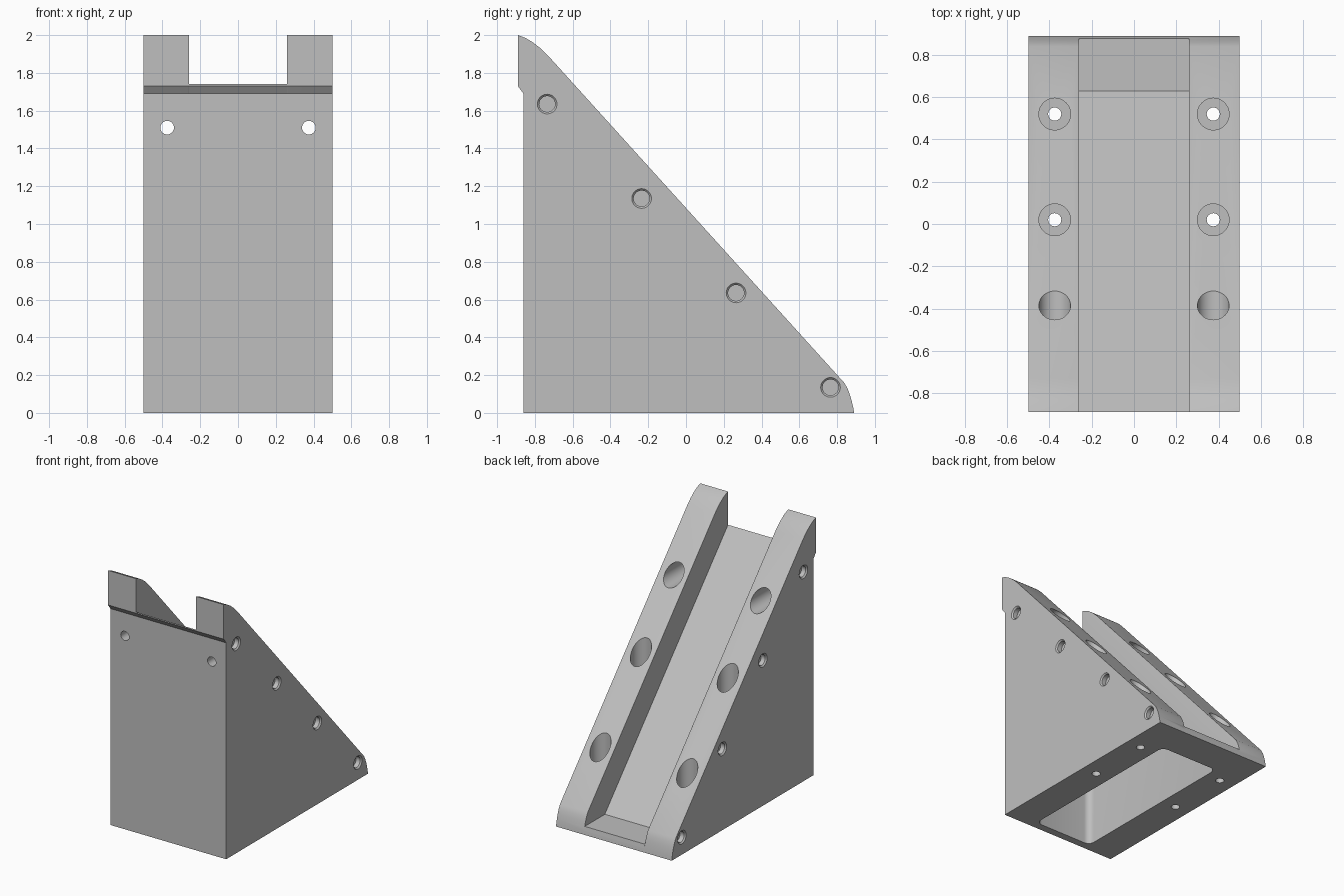
import bpy
import bmesh
import math
from mathutils import Vector

cube = bpy.data.objects.get("Cube")
if cube:
    bpy.data.objects.remove(cube, do_unlink=True)

grey = bpy.data.materials.new("light grey")
grey.use_nodes = True
COLOUR = (0.52, 0.52, 0.52, 1)
grey.diffuse_color = COLOUR
grey.node_tree.nodes["Principled BSDF"].inputs["Base Color"].default_value = COLOUR

HALF = 0.5       # half width of the block
CHANNEL = 0.26   # half width of the channel
SLOPE = 1.105


def finish(bm, name):
    bmesh.ops.recalc_face_normals(bm, faces=bm.faces)
    mesh = bpy.data.meshes.new(name)
    bm.to_mesh(mesh)
    bm.free()
    mesh.materials.append(grey)
    obj = bpy.data.objects.new(name, mesh)
    bpy.context.collection.objects.link(obj)
    return obj


def prism(profile, x0, x1):
    """Extrude a (y, z) outline from x0 to x1."""
    bm = bmesh.new()
    face = bm.faces.new([bm.verts.new((x0, y, z)) for y, z in profile])
    ext = bmesh.ops.extrude_face_region(bm, geom=[face])["geom"]
    verts = [g for g in ext if isinstance(g, bmesh.types.BMVert)]
    bmesh.ops.translate(bm, verts=verts, vec=(x1 - x0, 0, 0))
    return bm


def turned(name, origin, axis, profile, sides=48):
    """Solid of revolution from (radius, distance) pairs along an axis."""
    bm = bmesh.new()
    spin = Vector(axis).to_track_quat('Z', 'Y')
    rings = []
    for r, d in profile:
        angles = [math.tau * i / sides for i in range(sides)]
        rings.append([bm.verts.new(Vector(origin) + spin @ Vector(
            (r * math.cos(a), r * math.sin(a), d))) for a in angles])
    for lo, hi in zip(rings, rings[1:]):
        for i in range(sides):
            j = (i + 1) % sides
            bm.faces.new((lo[i], lo[j], hi[j], hi[i]))
    bm.faces.new(rings[0])
    bm.faces.new(rings[-1])
    return finish(bm, name)


def combine(target, tool, operation):
    mod = target.modifiers.new(operation.title(), 'BOOLEAN')
    mod.operation = operation
    mod.solver = 'EXACT'
    mod.object = tool
    bpy.ops.object.select_all(action='DESELECT')
    bpy.context.view_layer.objects.active = target
    target.select_set(True)
    bpy.ops.object.modifier_apply(modifier=mod.name)
    bpy.data.objects.remove(tool, do_unlink=True)


# Middle of the wedge: sloping channel floor with a flat landing
core = [(-0.86, 0), (-0.86, 1.69), (-0.89, 1.73), (-0.89, 1.74),
        (0.63, 0.06), (0.878, 0.06), (0.885, 0.03), (0.89, 0)]
body = finish(prism(core, -CHANNEL, CHANNEL), "wedge_block")

# Side rails with rounded ends and softened inner top edges
rail = [(-0.86, 0), (-0.86, 1.69), (-0.89, 1.73), (-0.89, 2.0),
        (-0.85, 1.985), (-0.81, 1.961), (-0.77, 1.93), (-0.73, 1.891),
        (0.84, 0.157), (0.857, 0.125), (0.869, 0.092), (0.878, 0.06),
        (0.885, 0.03), (0.89, 0)]
for side in (-1, 1):
    bm = prism(rail, side * CHANNEL, side * HALF)
    soft = []
    for e in bm.edges:
        a, b = (v.co for v in e.verts)
        inner = abs(abs(a.x) - CHANNEL) < 1e-4 and abs(a.x - b.x) < 1e-4
        if inner and min(a.z, b.z) > 0.05 and a.y + b.y > -1.77:
            soft.append(e)
    bmesh.ops.bevel(bm, geom=soft, offset=0.02, segments=4, profile=0.5,
                    affect='EDGES', clamp_overlap=True)
    combine(body, finish(bm, "rail"), 'UNION')

# Hollow inside, open underneath, with a sloped ceiling
bm = bmesh.new()
bmesh.ops.create_cube(bm, size=1)
for v in bm.verts:
    v.co = (v.co.x * 0.5, -0.09 + v.co.y * 1.42, 0.9 + v.co.z * 2)
upright = [e for e in bm.edges
           if abs(e.verts[0].co.z - e.verts[1].co.z) > 1]
bmesh.ops.bevel(bm, geom=upright, offset=0.05, segments=6, profile=0.5,
                affect='EDGES')
bmesh.ops.bisect_plane(bm, geom=bm.verts[:] + bm.edges[:] + bm.faces[:],
                       plane_co=(0, -0.89, 1.67), plane_no=(0, SLOPE, 1),
                       clear_outer=True)
bmesh.ops.holes_fill(bm, edges=[e for e in bm.edges if e.is_boundary])
combine(body, finish(bm, "hollow"), 'DIFFERENCE')

# Counterbored screw holes and blind side sockets
for side in (-1, 1):
    x = side * 0.375
    for y in (0.52, 0.02):
        hole = turned("floor_screw", (x, y, 0), (0, 0, 1),
                      [(0.031, -0.1), (0.031, 0.2), (0.075, 0.2), (0.075, 2)])
        combine(body, hole, 'DIFFERENCE')
    hole = turned("wall_screw", (x, -0.86, 1.51), (0, 1, 0),
                  [(0.036, -0.1), (0.036, 0.2), (0.075, 0.2), (0.075, 2)])
    combine(body, hole, 'DIFFERENCE')
    for i in range(4):
        socket = turned("side_socket",
                        (side * HALF, -0.735 + i * 0.5, 1.635 - i * 0.5),
                        (-side, 0, 0),
                        [(0.062, -0.01), (0.042, 0.01), (0.042, 0.045)])
        combine(body, socket, 'DIFFERENCE')

bpy.ops.object.select_all(action='DESELECT')
body.select_set(True)
bpy.context.view_layer.objects.active = body
bpy.ops.object.shade_smooth_by_angle(angle=math.radians(30))
